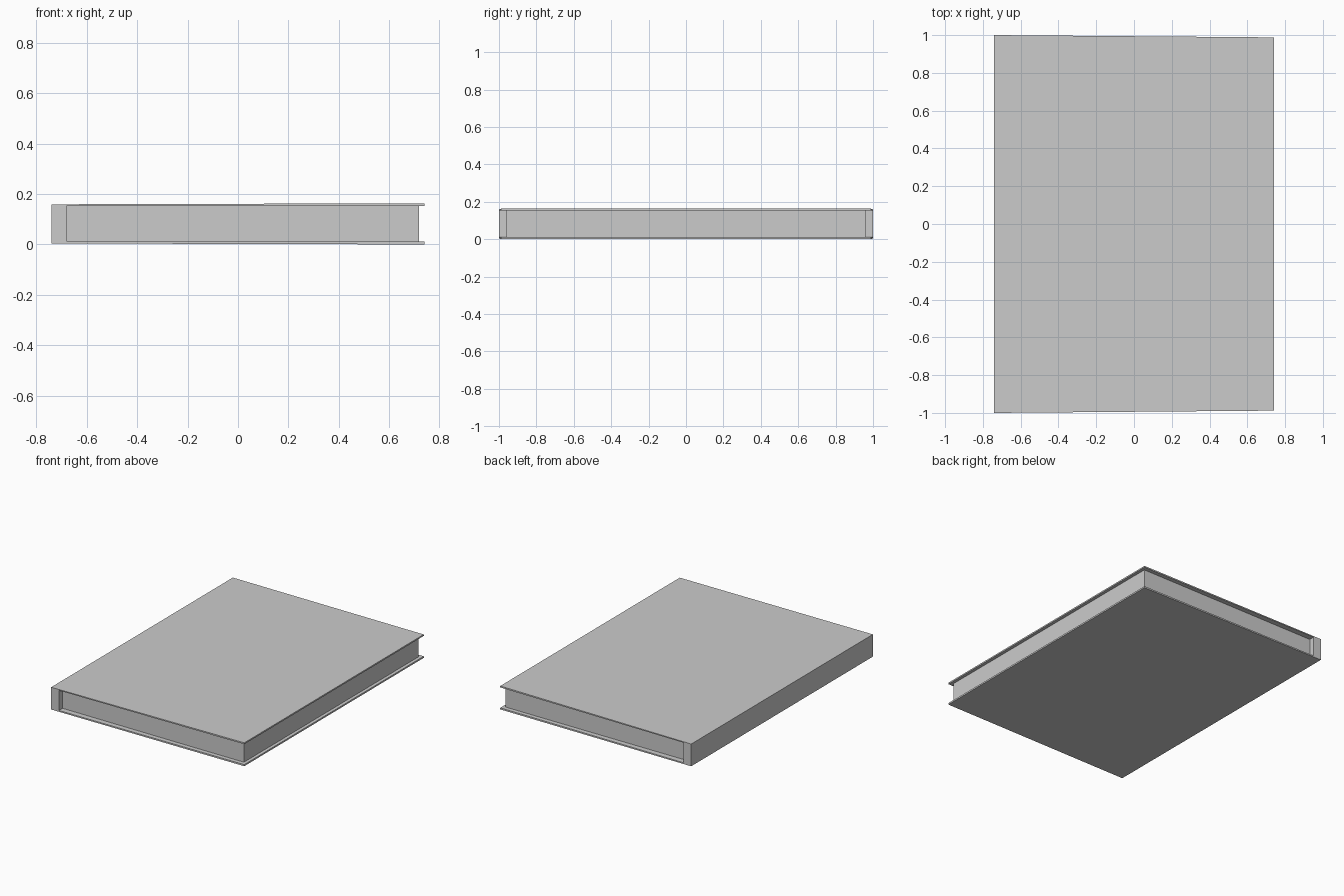
import bpy
import bmesh

if "Cube" in bpy.data.objects:
    bpy.data.objects.remove(bpy.data.objects["Cube"])


def prism(name, profile, half_depth):
    """Extrude an x-z profile along y; half_depth(x) gives the half length."""
    bm = bmesh.new()
    ends = [[bm.verts.new((x, s * half_depth(x), z)) for x, z in profile]
            for s in (-1, 1)]
    bm.faces.new(ends[0])
    bm.faces.new(ends[1][::-1])
    n = len(profile)
    for i in range(n):
        j = (i + 1) % n
        bm.faces.new((ends[0][i], ends[1][i], ends[1][j], ends[0][j]))
    bmesh.ops.recalc_face_normals(bm, faces=bm.faces)
    mesh = bpy.data.meshes.new(name)
    bm.to_mesh(mesh)
    bm.free()
    obj = bpy.data.objects.new(name, mesh)
    bpy.context.collection.objects.link(obj)
    return obj


LEFT, HINGE, RIGHT = -0.74, -0.68, 0.74

# Cover: spine and two boards as one C profile, spreading and narrowing
# slightly towards the open edge
prism("cover",
      [(LEFT, 0.004), (RIGHT, 0.0), (RIGHT, 0.011), (HINGE, 0.013),
       (HINGE, 0.152), (RIGHT, 0.153), (RIGHT, 0.163), (LEFT, 0.159)],
      lambda x: 1.0 - 0.012 * (x - LEFT) / (RIGHT - LEFT))

# Page block: set in from the cover on three sides
prism("page_block",
      [(HINGE, 0.0115), (0.718, 0.0115), (0.718, 0.1535), (HINGE, 0.1535)],
      lambda x: 0.96)
